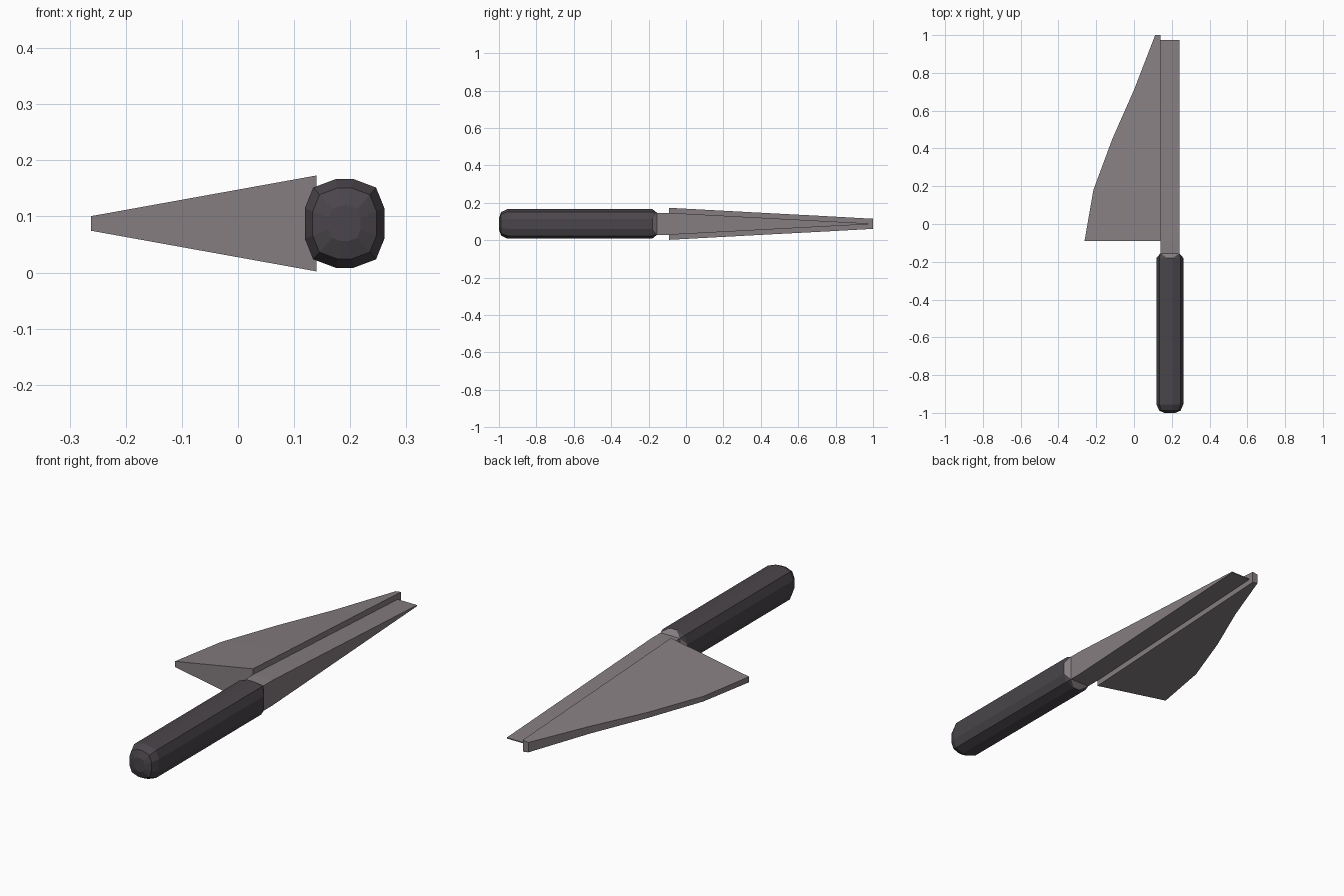
import bpy
import bmesh

cube = bpy.data.objects.get("Cube")
if cube:
    bpy.data.objects.remove(cube, do_unlink=True)


def material(name, rgb):
    mat = bpy.data.materials.new(name)
    mat.use_nodes = True
    mat.diffuse_color = (*rgb, 1)
    mat.node_tree.nodes["Principled BSDF"].inputs["Base Color"].default_value = (*rgb, 1)
    return mat


dark = material("dark grip", (0.068, 0.060, 0.070))
steel = material("warm grey steel", (0.235, 0.207, 0.220))
CX, CZ = 0.19, 0.0875  # axis of the handle


def finish(bm, name, *mats):
    bmesh.ops.recalc_face_normals(bm, faces=bm.faces)
    mesh = bpy.data.meshes.new(name)
    bm.to_mesh(mesh)
    bm.free()
    for mat in mats:
        mesh.materials.append(mat)
    obj = bpy.data.objects.new(name, mesh)
    bpy.context.collection.objects.link(obj)
    return obj


def ring(bm, points, y):
    return [bm.verts.new((CX + x, y, CZ + z)) for x, z in points]


def bridge(bm, a, b):
    n = len(a)
    for i in range(n):
        bm.faces.new((a[i], a[(i + 1) % n], b[(i + 1) % n], b[i]))


def four_way(quarter):
    """Mirror a quarter outline, listed from top to side, into a full loop."""
    half = quarter + [(x, -z) for x, z in reversed(quarter)]
    return half + [(-x, z) for x, z in reversed(half)]


# Handle: twelve-sided grip with a domed butt
outline = four_way([(0.016, 0.079), (0.056, 0.064), (0.071, 0.027)])
bm = bmesh.new()
loops = [ring(bm, [(x * s, z * s) for x, z in outline], y)
         for y, s in ((-1.0, 0.4), (-0.988, 0.8), (-0.955, 1), (-0.18, 1))]
for a, b in zip(loops, loops[1:]):
    bridge(bm, a, b)
bm.faces.new(loops[0])

# Collar: steel slopes from the grip's flat sides to the square bar
section = four_way([(0.05, 0.0585)])
top = loops[-1]
collar = ring(bm, section, -0.155)
for k, corner in enumerate(collar):
    i = 3 * k
    bm.faces.new((corner, top[i], top[i + 1]))
    bm.faces.new((corner, top[i + 1], top[i + 2]))
    slope = bm.faces.new((corner, top[i + 2], top[(i + 3) % 12], collar[(k + 1) % 4]))
    slope.material_index = 1
finish(bm, "handle", dark, steel)

# Spine bar: straight shank, then a taper to a thin tip
bm = bmesh.new()
shank = ring(bm, section, -0.155)
root = ring(bm, section, -0.09)
tip = ring(bm, [(x, z * 0.04) for x, z in section], 0.975)
bridge(bm, shank, root)
bridge(bm, root, tip)
bm.faces.new(shank)
bm.faces.new(tip)
finish(bm, "spine_bar", steel)

# Blade: wedge thinning from the spine to the cutting edge
# (y, edge x, edge half thickness, spine half thickness)
stations = [(-0.09, -0.262, 0.013, 0.0855), (0.18, -0.215, 0.012, 0.071),
            (0.45, -0.115, 0.013, 0.0565), (0.71, 0.0, 0.017, 0.043),
            (1.0, 0.112, 0.023, 0.027)]
bm = bmesh.new()
rows = []
for y, edge_x, edge_h, spine_h in stations:
    corners = ((edge_x, -edge_h), (edge_x, edge_h), (0.14, spine_h), (0.14, -spine_h))
    rows.append([bm.verts.new((x, y, CZ + z)) for x, z in corners])
for a, b in zip(rows, rows[1:]):
    bridge(bm, a, b)
bm.faces.new(rows[0])
bm.faces.new(rows[-1])
finish(bm, "blade", steel)
